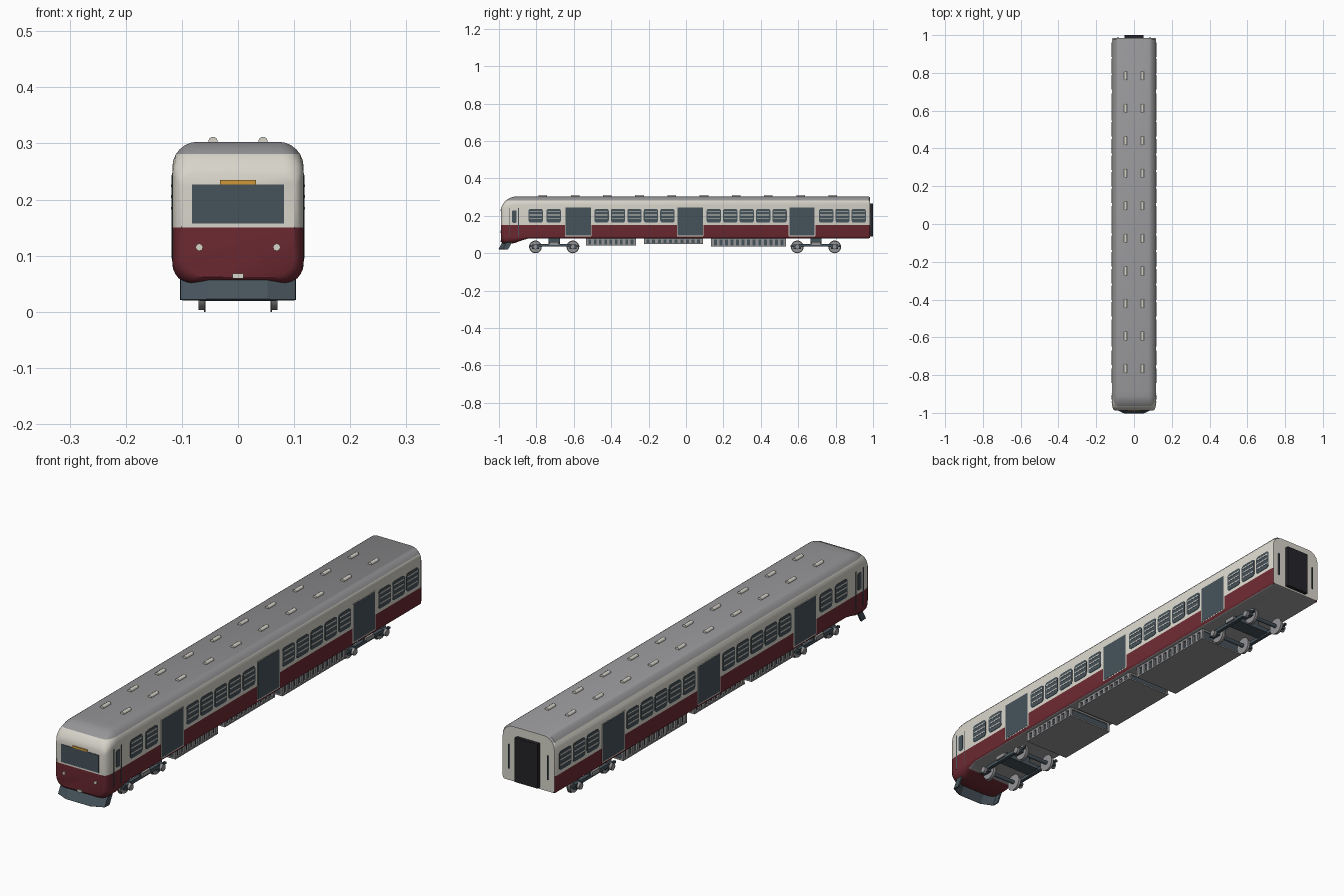
import bpy, bmesh, math
from mathutils import Matrix, Vector

if "Cube" in bpy.data.objects:
    bpy.data.objects.remove(bpy.data.objects["Cube"])


def material(name, r, g, b):
    m = bpy.data.materials.new(name)
    m.diffuse_color = (r, g, b, 1)
    m.use_nodes = True
    m.node_tree.nodes["Principled BSDF"].inputs["Base Color"].default_value = m.diffuse_color
    return m


CREAM = material("cream", 0.68, 0.66, 0.59)
RED = material("dark red", 0.15, 0.022, 0.031)
GREY = material("roof grey", 0.30, 0.30, 0.31)
SLATE = material("slate", 0.062, 0.086, 0.105)
BLACK = material("black", 0.018, 0.017, 0.022)
ORANGE = material("orange", 0.62, 0.31, 0.04)


def finish(bm, name, *mats, smooth=False):
    bmesh.ops.recalc_face_normals(bm, faces=bm.faces)
    me = bpy.data.meshes.new(name)
    bm.to_mesh(me)
    bm.free()
    ob = bpy.data.objects.new(name, me)
    bpy.context.collection.objects.link(ob)
    for m in mats:
        me.materials.append(m)
    if smooth:
        bpy.ops.object.select_all(action='DESELECT')
        ob.select_set(True)
        bpy.context.view_layer.objects.active = ob
        bpy.ops.object.shade_smooth_by_angle(angle=math.radians(35))
    return ob


def box(bm, x0, x1, y0, y1, z0, z1):
    c = Vector(((x0 + x1) / 2, (y0 + y1) / 2, (z0 + z1) / 2))
    s = Matrix.Diagonal((abs(x1 - x0), abs(y1 - y0), abs(z1 - z0), 1))
    bmesh.ops.create_cube(bm, size=1, matrix=Matrix.Translation(c) @ s)


def cyl(bm, c, r, depth, axis, n=20):
    rot = Matrix.Rotation(math.pi / 2, 4, 'Y' if axis == 'X' else 'X')
    bmesh.ops.create_cone(bm, cap_ends=True, segments=n, radius1=r, radius2=r,
                          depth=depth, matrix=Matrix.Translation(c) @ rot)


def rounded(hx, z0, z1, rb, rt, n=6):
    """Rounded rectangle in x/z, bottom and top corner radii differ."""
    pts = []
    for cx, cz, r, a0 in ((hx - rb, z0 + rb, rb, -90), (hx - rt, z1 - rt, rt, 0),
                          (rt - hx, z1 - rt, rt, 90), (rb - hx, z0 + rb, rb, 180)):
        for i in range(n + 1):
            a = math.radians(a0 + 90 * i / n)
            pts.append((cx + r * math.cos(a), cz + r * math.sin(a)))
    return pts


def side_panel(bm, s, y0, y1, z0, z1, r, x0=0.115, x1=0.1185):
    """Rounded plate on a side wall."""
    cy = (y0 + y1) / 2
    pts = rounded((y1 - y0) / 2, z0, z1, r, r, 3)
    rings = [[bm.verts.new((s * x, cy + p, z)) for p, z in pts] for x in (x0, x1)]
    bm.faces.new(rings[0])
    bm.faces.new(rings[1])
    for i in range(len(pts)):
        j = (i + 1) % len(pts)
        bm.faces.new((rings[0][i], rings[0][j], rings[1][j], rings[1][i]))


# Body shell: y, half width, bottom, top, bottom radius, top radius
stations = [(0.985, 0.113, 0.083, 0.299, 0.010, 0.045), (0.978, 0.117, 0.080, 0.303, 0.010, 0.045),
            (-0.84, 0.117, 0.080, 0.303, 0.010, 0.045), (-0.88, 0.117, 0.068, 0.303, 0.020, 0.045),
            (-0.915, 0.117, 0.055, 0.303, 0.030, 0.045), (-0.93, 0.117, 0.052, 0.300, 0.035, 0.045),
            (-0.955, 0.1165, 0.050, 0.289, 0.035, 0.040), (-0.972, 0.114, 0.051, 0.274, 0.036, 0.034),
            (-0.983, 0.108, 0.056, 0.256, 0.038, 0.026), (-0.988, 0.101, 0.062, 0.244, 0.038, 0.020)]
bm = bmesh.new()
rings = [[bm.verts.new((x, y, z)) for x, z in rounded(*p)] for y, *p in stations]
for a, b in zip(rings, rings[1:]):
    for i in range(len(a)):
        j = (i + 1) % len(a)
        bm.faces.new((a[i], a[j], b[j], b[i]))
bm.faces.new(rings[0])
bm.faces.new(rings[-1])
for z in (0.15, 0.281):
    bmesh.ops.bisect_plane(bm, geom=bm.verts[:] + bm.edges[:] + bm.faces[:],
                           plane_co=(0, 0, z), plane_no=(0, 0, 1))
bmesh.ops.recalc_face_normals(bm, faces=bm.faces)
for f in bm.faces:
    c = f.calc_center_median()
    if f.normal.y > 0.9:
        f.material_index = 0
    elif c.z > 0.281 or (f.normal.z < -0.9 and c.y > -0.87):
        f.material_index = 2
    else:
        f.material_index = 1 if c.z < 0.15 else 0
finish(bm, "body_shell", CREAM, RED, GREY, smooth=True)

# Side windows, their glazing bars, doors and door frames
panes, bars, doors, frames = (bmesh.new() for _ in range(4))
starts = ([-0.842 + 0.096 * i for i in range(2)] + [-0.49 + 0.088 * i for i in range(5)]
          + [0.11 + 0.088 * i for i in range(5)] + [0.711 + 0.087 * i for i in range(3)])
for s in (1, -1):
    for y in starts:
        side_panel(panes, s, y, y + 0.077, 0.164, 0.238, 0.012)
        for z in (0.182, 0.203, 0.222):
            box(bars, s * 0.117, s * 0.1195, y + 0.006, y + 0.071, z, z + 0.005)
    for y in (-0.644, -0.045, 0.553):
        side_panel(frames, s, y - 0.004, y + 0.139, 0.091, 0.247, 0.002, x1=0.1178)
        side_panel(doors, s, y, y + 0.135, 0.095, 0.244, 0.001)
    # Cab door: window and seams
    side_panel(panes, s, -0.929, -0.906, 0.163, 0.23, 0.005)
    for y in (-0.945, -0.898):
        box(doors, s * 0.115, s * 0.118, y, y + 0.004, 0.09, 0.242)
finish(panes, "side_windows", SLATE)
finish(bars, "window_bars", CREAM)
finish(doors, "side_doors", SLATE)
finish(frames, "door_frames", CREAM)

# Cab front: windscreen, destination sign, lamps, coupler cover
bm = bmesh.new()
box(bm, -0.082, 0.082, -0.990, -0.985, 0.157, 0.227)
finish(bm, "windscreen", SLATE)
bm = bmesh.new()
box(bm, -0.032, 0.032, -0.991, -0.985, 0.227, 0.235)
finish(bm, "destination_sign", ORANGE)
bm = bmesh.new()
for s in (1, -1):
    cyl(bm, (s * 0.069, -0.988, 0.115), 0.0065, 0.008, 'Y', 16)
box(bm, -0.010, 0.010, -0.992, -0.965, 0.059, 0.068)
finish(bm, "front_lamps", CREAM)

# Front skirt: bent plate leaning forward
bm = bmesh.new()
plan = [(-0.1, -0.925), (-0.1, -0.952), (-0.052, -0.974), (0.052, -0.974), (0.1, -0.952), (0.1, -0.925)]
top = [bm.verts.new((x, y, 0.068)) for x, y in plan]
low = [bm.verts.new((x, y - 0.026, 0.021)) for x, y in plan]
for i in range(5):
    bm.faces.new((top[i], top[i + 1], low[i + 1], low[i]))
skirt = finish(bm, "front_skirt", SLATE)
mod = skirt.modifiers.new("thickness", 'SOLIDIFY')
mod.thickness = 0.006
mod.offset = 0

# Rear gangway and handrails
bm = bmesh.new()
box(bm, -0.05, 0.05, 0.975, 1.0, 0.09, 0.265)
finish(bm, "rear_gangway", BLACK)
bm = bmesh.new()
for s in (1, -1):
    box(bm, s * 0.083, s * 0.088, 0.98, 0.989, 0.13, 0.225)
finish(bm, "rear_handrails", SLATE)

# Roof vents: half-sunk cylinders in ten pairs
bm = bmesh.new()
for i in range(10):
    for s in (1, -1):
        cyl(bm, (s * 0.0445, -0.765 + 0.1722 * i, 0.304), 0.008, 0.046, 'Y', 16)
finish(bm, "roof_vents", CREAM, smooth=True)

# Underfloor equipment: dark core, bottom tray and upright ribs
cores, trays = bmesh.new(), bmesh.new()
for y0, y1, z0 in ((-0.535, -0.268, 0.041), (-0.225, 0.09, 0.05), (0.135, 0.535, 0.035)):
    box(cores, -0.092, 0.092, y0 + 0.004, y1 - 0.004, z0 + 0.003, 0.081)
    box(trays, -0.1, 0.1, y0, y1, z0, z0 + 0.006)
    box(trays, -0.098, 0.098, y0, y1, 0.073, 0.081)
    n = round((y1 - y0) / 0.03)
    for i in range(n + 1):
        y = y0 + (y1 - y0 - 0.014) * i / n
        for s in (1, -1):
            box(trays, s * 0.09, s * 0.099, y, y + 0.014, z0, 0.078)
finish(cores, "equipment_cores", SLATE)
finish(trays, "equipment_trays", GREY)

# Bogies: wheels, axles, hubs and side frames
wheels, bogies = bmesh.new(), bmesh.new()
for yc in (-0.705, 0.695):
    for dy in (-0.1, 0.1):
        y = yc + dy
        cyl(bogies, (0, y, 0.034), 0.008, 0.18, 'X', 12)
        for s in (1, -1):
            cyl(wheels, (s * 0.064, y, 0.034), 0.031, 0.012, 'X', 24)
            cyl(wheels, (s * 0.059, y, 0.034), 0.034, 0.003, 'X', 24)
            cyl(wheels, (s * 0.092, y, 0.034), 0.013, 0.012, 'X', 12)
            box(bogies, s * 0.074, s * 0.088, y - 0.019, y + 0.019, 0.024, 0.046)
            box(bogies, s * 0.076, s * 0.086, y - 0.035, y + 0.035, 0.034, 0.042)
    for s in (1, -1):
        box(bogies, s * 0.074, s * 0.088, yc - 0.09, yc + 0.09, 0.036, 0.05)
        box(wheels, s * 0.074, s * 0.094, yc - 0.024, yc + 0.024, 0.044, 0.06)
    box(bogies, -0.085, 0.085, yc - 0.03, yc + 0.03, 0.042, 0.06)
    box(bogies, -0.03, 0.03, yc - 0.03, yc + 0.03, 0.055, 0.082)
finish(wheels, "wheels_and_hubs", GREY, smooth=True)
finish(bogies, "bogie_frames", SLATE)
